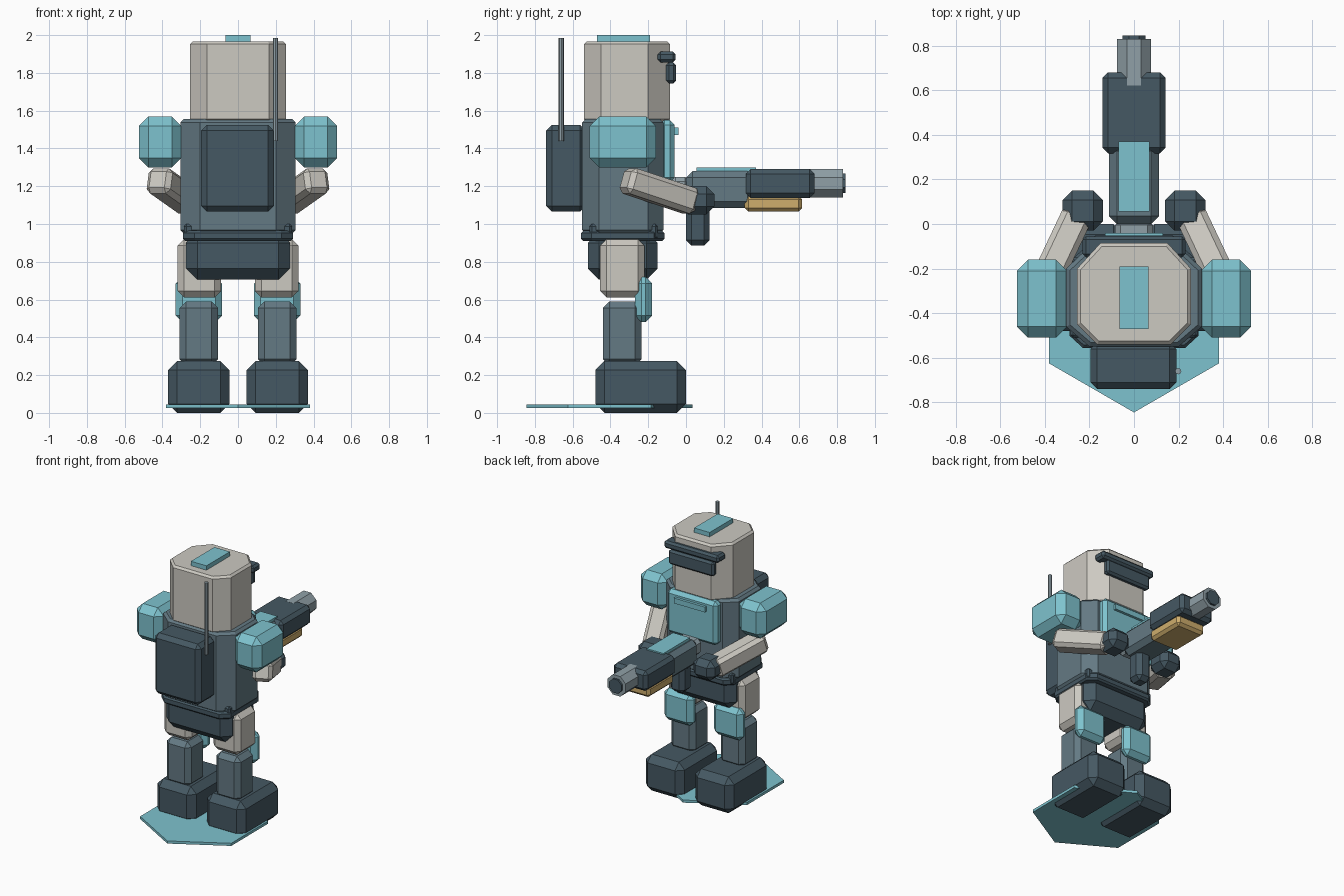
import bpy, bmesh, math
from mathutils import Vector

if "Cube" in bpy.data.objects:
    bpy.data.objects.remove(bpy.data.objects["Cube"])


def material(name, srgb):
    """Flat material from an sRGB colour."""
    col = [(c / 255) ** 2.2 for c in srgb] + [1]
    m = bpy.data.materials.new(name)
    m.use_nodes = True
    m.diffuse_color = col
    m.node_tree.nodes["Principled BSDF"].inputs["Base Color"].default_value = col
    return m


DARK = material("dark slate", (71, 89, 99))
SLATE = material("mid slate", (100, 121, 131))
GREY = material("steel grey", (143, 159, 166))
CYAN = material("pale cyan", (125, 193, 205))
CREAM = material("warm white", (203, 200, 192))
TAN = material("tan", (205, 172, 108))


def finish(bm, name, mat, bevel=0, edges=None):
    """Chamfer the given edges, then make a flat shaded object."""
    if bevel:
        bmesh.ops.bevel(bm, geom=edges or bm.edges[:], offset=bevel, segments=1,
                        affect='EDGES', clamp_overlap=True)
    bmesh.ops.recalc_face_normals(bm, faces=bm.faces[:])
    me = bpy.data.meshes.new(name)
    bm.to_mesh(me)
    bm.free()
    me.materials.append(mat)
    ob = bpy.data.objects.new(name, me)
    bpy.context.collection.objects.link(ob)
    return ob


def box(name, mat, x, y, z, bevel=0.0):
    """Chamfered box from its ranges along each axis."""
    bm = bmesh.new()
    bmesh.ops.create_cube(bm, size=1)
    for v in bm.verts:
        v.co = Vector([(r[0] + r[1]) / 2 + c * (r[1] - r[0])
                       for r, c in zip((x, y, z), v.co)])
    return finish(bm, name, mat, bevel)


def pair(name, mat, x, y, z, bevel=0.0):
    """The same box on both sides."""
    box("left_" + name, mat, x, y, z, bevel)
    box("right_" + name, mat, (-x[1], -x[0]), y, z, bevel)


def prism(name, mat, outline, z, bevel=0.0):
    """Upright prism with chamfered rims."""
    bm = bmesh.new()
    base = bm.faces.new([bm.verts.new((px, py, z[0])) for px, py in outline])
    ext = bmesh.ops.extrude_face_region(bm, geom=[base])["geom"]
    for v in ext:
        if isinstance(v, bmesh.types.BMVert):
            v.co.z = z[1]
    rims = [e for e in bm.edges if abs(e.verts[0].co.z - e.verts[1].co.z) < 1e-5]
    return finish(bm, name, mat, bevel, rims)


def mirrored(half):
    """Close a half outline (front to back on +x) across the middle."""
    return half + [(-px, py) for px, py in reversed(half)]


def rod(name, mat, radius, start, end, sides):
    """Straight faceted rod between two points."""
    bm = bmesh.new()
    axis = Vector(end) - Vector(start)
    bmesh.ops.create_cone(bm, cap_ends=True, segments=sides, radius1=radius,
                          radius2=radius, depth=axis.length)
    ob = finish(bm, name, mat)
    ob.rotation_euler = axis.to_track_quat('Z', 'Y').to_euler()
    ob.location = (Vector(start) + Vector(end)) / 2
    return ob


# Base plate and legs
prism("base_plate", CYAN,
      [(0.44 * math.sin(i * math.pi / 3), -0.405 + 0.44 * math.cos(i * math.pi / 3))
       for i in range(6)], (0.025, 0.045))
pair("foot", DARK, (0.045, 0.37), (-0.48, 0), (0, 0.275), 0.048)
pair("shin", SLATE, (0.105, 0.31), (-0.44, -0.235), (0.25, 0.59), 0.035)
pair("thigh", CREAM, (0.09, 0.32), (-0.455, -0.22), (0.61, 0.92), 0.035)
pair("knee_pad", CYAN, (0.085, 0.33), (-0.27, -0.18), (0.48, 0.72), 0.035)

# Pelvis and belt
box("pelvis", DARK, (-0.275, 0.275), (-0.52, -0.15), (0.705, 0.96), 0.06)
prism("belt", DARK, mirrored([(0.23, -0.115), (0.29, -0.17), (0.29, -0.5), (0.23, -0.555)]),
      (0.91, 0.965), 0.012)
for tag, y in (("front", -0.51), ("rear", -0.2)):
    pair(tag + "_belt_tab", DARK, (0.235, 0.285), (y, y + 0.05), (0.92, 1.0), 0.012)

# Torso, chest plate and backpack
prism("torso", SLATE, mirrored([(0.22, -0.12), (0.305, -0.2), (0.305, -0.46), (0.2, -0.55)]),
      (0.95, 1.555), 0.018)
box("chest_plate", CYAN, (-0.21, 0.21), (-0.14, -0.06), (1.22, 1.55), 0.025)
box("chest_strip", CYAN, (-0.13, 0.13), (-0.07, -0.04), (1.47, 1.51))
box("backpack", DARK, (-0.195, 0.19), (-0.74, -0.53), (1.065, 1.525), 0.03)
rod("antenna", GREY, 0.014, (0.198, -0.66, 1.44), (0.198, -0.66, 1.985), 8)

# Head with crest and visor
prism("head", CREAM, mirrored([(0.15, -0.085), (0.255, -0.2), (0.255, -0.45), (0.165, -0.54)]),
      (1.54, 1.967), 0.015)
box("head_crest", CYAN, (-0.065, 0.065), (-0.47, -0.19), (1.96, 2.0))
box("visor_brow", DARK, (-0.23, 0.23), (-0.15, -0.055), (1.855, 1.912), 0.015)
box("visor_band", DARK, (-0.19, 0.19), (-0.105, -0.052), (1.745, 1.855), 0.015)

# Shoulders, arms and hands
pair("shoulder", CYAN, (0.3, 0.525), (-0.51, -0.16), (1.3, 1.568), 0.05)
pair("hand", DARK, (0.14, 0.32), (-0.03, 0.15), (1.05, 1.2), 0.042)
for side, tag in ((1, "left"), (-1, "right")):
    a, b = Vector((side * 0.425, -0.32, 1.235)), Vector((side * 0.255, 0.04, 1.115))
    h = (b - a).length / 2
    arm = box(tag + "_forearm", CREAM, (-0.07, 0.07), (-h, h), (-0.07, 0.07), 0.025)
    arm.rotation_euler = (b - a).to_track_quat('Y', 'Z').to_euler()
    arm.location = (a + b) / 2

# Blaster
box("blaster_stock", GREY, (-0.085, 0.085), (-0.08, 0.02), (1.13, 1.25), 0.025)
box("blaster_body", SLATE, (-0.112, 0.112), (0, 0.36), (1.085, 1.28), 0.035)
box("blaster_grip", DARK, (-0.06, 0.06), (0, 0.125), (0.885, 1.12), 0.03)
box("blaster_top_strip", CYAN, (-0.07, 0.07), (0.055, 0.37), (1.27, 1.3))
box("blaster_shroud", DARK, (-0.142, 0.142), (0.317, 0.68), (1.138, 1.29), 0.025)
box("blaster_magazine", TAN, (-0.12, 0.12), (0.31, 0.615), (1.065, 1.15), 0.02)
barrel = rod("blaster_barrel", GREY, 0.082, (0, 0.62, 1.215), (0, 0.83, 1.215), 8)
muzzle = rod("blaster_muzzle", DARK, 0.056, (0, 0.8, 1.215), (0, 0.845, 1.215), 8)
for part in (barrel, muzzle):
    part.rotation_euler.rotate_axis('Z', math.pi / 8)
